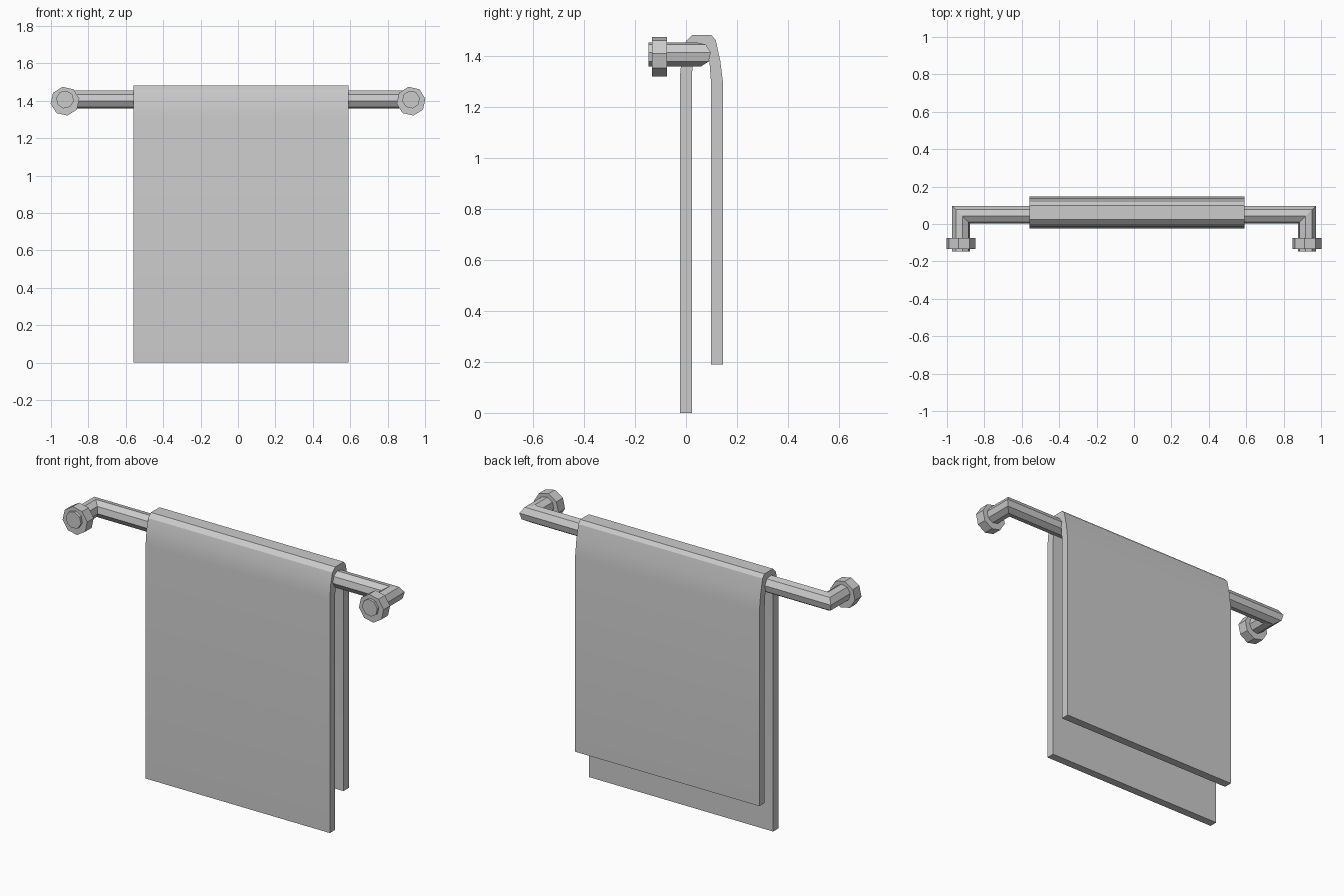
import bpy
import bmesh
from math import cos, sin, tau, radians

cube = bpy.data.objects.get("Cube")
if cube:
    bpy.data.objects.remove(cube, do_unlink=True)

GREY = (0.6, 0.6, 0.6, 1)
mat = bpy.data.materials.new("light grey")
mat.use_nodes = True
mat.diffuse_color = GREY
mat.node_tree.nodes["Principled BSDF"].inputs["Base Color"].default_value = GREY

BAR_Z, BAR_Y, POST_X, WALL_Y = 1.407, 0.05, 0.925, -0.147
TILT = radians(10)


def octagon(radius):
    return [(radius * cos(TILT + tau * i / 8), radius * sin(TILT + tau * i / 8)) for i in range(8)]


def loft(name, rings):
    """Skin a closed solid through matching rings of points."""
    bm = bmesh.new()
    loops = [[bm.verts.new(p) for p in ring] for ring in rings]
    n = len(loops[0])
    for a, b in zip(loops, loops[1:]):
        for i in range(n):
            j = (i + 1) % n
            bm.faces.new((a[i], a[j], b[j], b[i]))
    bm.faces.new(loops[0])
    bm.faces.new(loops[-1])
    bmesh.ops.recalc_face_normals(bm, faces=bm.faces)
    mesh = bpy.data.meshes.new(name)
    bm.to_mesh(mesh)
    bm.free()
    mesh.materials.append(mat)
    obj = bpy.data.objects.new(name, mesh)
    bpy.context.collection.objects.link(obj)
    return obj


# Octagonal rail with mitred corners and two posts to the wall
section = octagon(0.048)


def rail_ring(side, at_wall):
    return [(side * (POST_X + u), WALL_Y if at_wall else BAR_Y + u, BAR_Z + v) for u, v in section]


loft("towel_rail", [rail_ring(-1, True), rail_ring(-1, False),
                    rail_ring(1, False), rail_ring(1, True)])

# Wall flanges
for side, name in ((1, "left_flange"), (-1, "right_flange")):
    loft(name, [[(side * POST_X + u, y, BAR_Z - 0.009 + v) for u, v in octagon(0.078)]
                for y in (-0.133, -0.075)])

# Towel folded over the rail: outer line up and over, inner line back
outer = [(-0.024, 0), (-0.024, 1.32), (-0.016, 1.4), (0, 1.46), (0.024, 1.483),
         (0.1, 1.483), (0.117, 1.463), (0.135, 1.38), (0.146, 1.29), (0.146, 0.19)]
inner = [(0.098, 0.19), (0.098, 1.3), (0.092, 1.38), (0.082, 1.432), (0.077, 1.437),
         (0.043, 1.437), (0.034, 1.43), (0.028, 1.39), (0.023, 1.32), (0.023, 0)]
towel = loft("towel", [[(x, y, z) for y, z in outer + inner] for x in (-0.56, 0.59)])

bpy.ops.object.select_all(action="DESELECT")
towel.select_set(True)
bpy.context.view_layer.objects.active = towel
bpy.ops.object.shade_smooth_by_angle(angle=radians(25))
